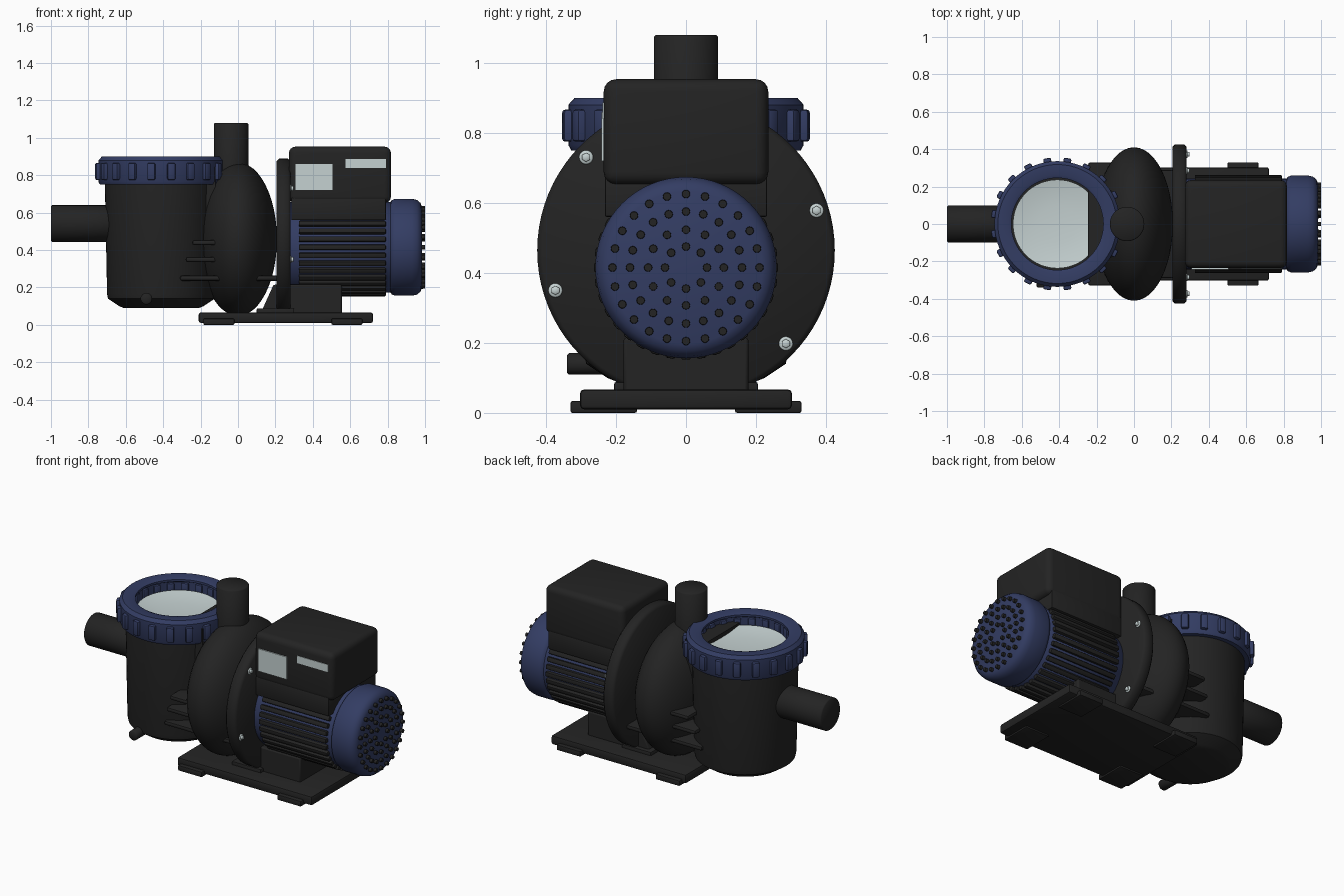
import bpy, bmesh
from math import pi, sin, cos, radians
from mathutils import Matrix, Vector

cube = bpy.data.objects.get("Cube")
if cube:
    bpy.data.objects.remove(cube, do_unlink=True)


def material(name, rgb):
    m = bpy.data.materials.new(name)
    m.use_nodes = True
    m.diffuse_color = (*rgb, 1)
    bsdf = next(n for n in m.node_tree.nodes if n.type == 'BSDF_PRINCIPLED')
    bsdf.inputs["Base Color"].default_value = (*rgb, 1)
    return m


BLACK = material("black plastic", (0.017, 0.017, 0.017))
BLUE = material("navy blue", (0.033, 0.046, 0.125))
LIGHT = material("pale grey", (0.56, 0.64, 0.64))
TO_X = Matrix.Rotation(pi / 2, 4, 'Y')
TO_Y = Matrix.Rotation(-pi / 2, 4, 'X')


def finish(name, bm, mat, angle=35):
    bmesh.ops.recalc_face_normals(bm, faces=bm.faces)
    me = bpy.data.meshes.new(name)
    bm.to_mesh(me)
    bm.free()
    me.materials.append(mat)
    me.shade_smooth()
    me.set_sharp_from_angle(angle=radians(angle))
    ob = bpy.data.objects.new(name, me)
    bpy.context.collection.objects.link(ob)
    return ob


def add_box(bm, lo, hi, matrix=Matrix()):
    lo, hi = Vector(lo), Vector(hi)
    m = matrix @ Matrix.Translation((lo + hi) / 2) @ Matrix.Diagonal((*(hi - lo), 1))
    bmesh.ops.create_cube(bm, size=1, matrix=m)


def boxes(name, items, mat, bevel=0.0, segments=2):
    # items hold (low corner, high corner[, matrix])
    bm = bmesh.new()
    for item in items:
        add_box(bm, *item)
    if bevel:
        bmesh.ops.bevel(bm, geom=list(bm.edges), offset=bevel, segments=segments,
                        profile=0.5, affect='EDGES')
    return finish(name, bm, mat)


def lathe(name, profile, mat, place, axis=Matrix(), steps=64, angle=35):
    # profile holds (radius, height along the axis)
    bm = bmesh.new()
    vs = [bm.verts.new((r, 0, h)) for r, h in profile]
    es = [bm.edges.new(p) for p in zip(vs, vs[1:])]
    bmesh.ops.spin(bm, geom=vs + es, axis=(0, 0, 1), cent=(0, 0, 0),
                   angle=2 * pi, steps=steps, use_duplicate=False)
    bmesh.ops.remove_doubles(bm, verts=bm.verts, dist=1e-4)
    bmesh.ops.transform(bm, matrix=Matrix.Translation(place) @ axis, verts=bm.verts)
    return finish(name, bm, mat, angle)


def rod(name, r, lo, hi, mat, place, axis=Matrix(), steps=40, c=0.006):
    return lathe(name, [(0, lo), (r - c, lo), (r, lo + c), (r, hi - c), (r - c, hi), (0, hi)],
                 mat, place, axis, steps, 50)


# Strainer pot, its pipe and drain plug
POT = (-0.41, 0, 0)
lathe("strainer_pot", [(0, .09), (.2, .09), (.225, .1), (.285, .14), (.29, .165),
                       (.302, .77), (.3, .8), (0, .8)], BLACK, POT)
rod("inlet_pipe", .098, -1, -.62, BLACK, (0, 0, .542), TO_X)
rod("drain_plug", .031, -.34, -.2, BLACK, (-.49, 0, .14), TO_Y, 24)

# Lid ring with grip ribs and shallow dished lid
lathe("lid_ring", [(.265, .79), (.3, .75), (.328, .75), (.336, .765), (.336, .88),
                   (.318, .9), (.262, .9), (.246, .893), (.246, .88), (.265, .87),
                   (.265, .79)], BLUE, POT)
boxes("lid_grips", [((.252, -.021, .775), (.356, .021, .866),
                     Matrix.Translation(POT) @ Matrix.Rotation(radians(9 + 18 * i), 4, 'Z'))
                    for i in range(20)], BLUE, .008)
lathe("lid_window", [(0, .812), (.1, .814), (.18, .821), (.237, .832), (.237, .8)],
      LIGHT, POT)

# Volute with neck, outlet pipe and tie plates
volute = [(.41 * sin(pi * i / 24), -.208 * cos(pi * i / 24)) for i in range(25)]
lathe("volute", volute, BLACK, (0, 0, .458), TO_X, 72)
boxes("neck_block", [((-.245, -.18, .5), (-.12, .18, .845))], BLACK)
rod("outlet_pipe", .092, .5, 1.08, BLACK, (-.037, 0, 0))
boxes("tie_plates", [((x, -w, z - .014), (e, w, z + .014)) for x, e, w, z in
                     ((-.245, -.05, .33, .44), (-.28, -.05, .31, .35),
                      (-.31, .22, .29, .25))], BLACK, .012)

# Flange and its bolts
FLANGE_Z = .464
rod("flange", .425, .205, .282, BLACK, (0, 0, FLANGE_Z), TO_X, 80, .014)
for i in range(6):
    a = radians(17 + 60 * i)
    spot = (0, .39 * cos(a), FLANGE_Z + .39 * sin(a))
    rod("flange_bolt", .02, .275, .287, LIGHT, spot, TO_X, 20, .003)
    rod("bolt_head", .013, .28, .297, LIGHT, spot, TO_X, 6, .002)

# Motor body, cooling fins and fan cover
MOTOR = (0, 0, .415)
rod("motor_body", .242, .26, .84, BLUE, MOTOR, TO_X, 64)
fins = []
for i in range(36):
    a = 10 * i
    if not 50 < a < 130:
        turn = Matrix.Translation(MOTOR) @ Matrix.Rotation(radians(a), 4, 'X')
        fins.append(((.325, .22, -.014), (.79, .263, .014), turn))
boxes("cooling_fins", fins, BLACK, .006)
lathe("fan_cover", [(0, .81), (.235, .81), (.252, .822), (.259, .84), (.259, .93),
                    (.253, .957), (.238, .975), (.218, .983), (0, .985)], BLUE, MOTOR, TO_X)

# Vent dots on the fan cover
bm = bmesh.new()
for radius, count in ((.06, 8), (.108, 12), (.16, 20), (.21, 24)):
    for i in range(count):
        a = 2 * pi * i / count
        spot = Vector(MOTOR) + Vector((.987, radius * cos(a), radius * sin(a)))
        bmesh.ops.create_cone(bm, cap_ends=True, segments=12, radius1=.0125, radius2=.011,
                              depth=.026, matrix=Matrix.Translation(spot) @ TO_X)
finish("vent_dots", bm, BLACK)

# Control box with screen and label
boxes("box_saddle", [((.285, -.232, .56), (.79, .232, .68))], BLACK, .006)
boxes("control_box", [((.272, -.235, .652), (.818, .235, .953))], BLACK, .035, 4)
boxes("screen", [((.308, -.242, .72), (.505, -.233, .86))], LIGHT)
boxes("label", [((.575, -.238, .84), (.79, -.232, .886))], LIGHT)

# Motor support with a sloped front edge
support = boxes("motor_support", [((.12, -.178, .06), (.555, .178, .215))], BLACK)
for v in support.data.vertices:
    if v.co.x < .3 and v.co.z > .1:
        v.co.x = .19
bev = support.modifiers.new("soft_edges", 'BEVEL')
bev.width, bev.segments = .008, 2
boxes("support_skirt", [((.1, -.205, .05), (.3, .205, .088))], BLACK, .005)

# Base plate and feet
boxes("base_plate", [((-.21, -.303, .01), (.722, .303, .067))], BLACK, .012)
boxes("base_feet", [((x, min(s * .14, s * .33), 0), (x + .165, max(s * .14, s * .33), .034))
                    for x in (-.185, .5) for s in (-1, 1)], BLACK, .006)
